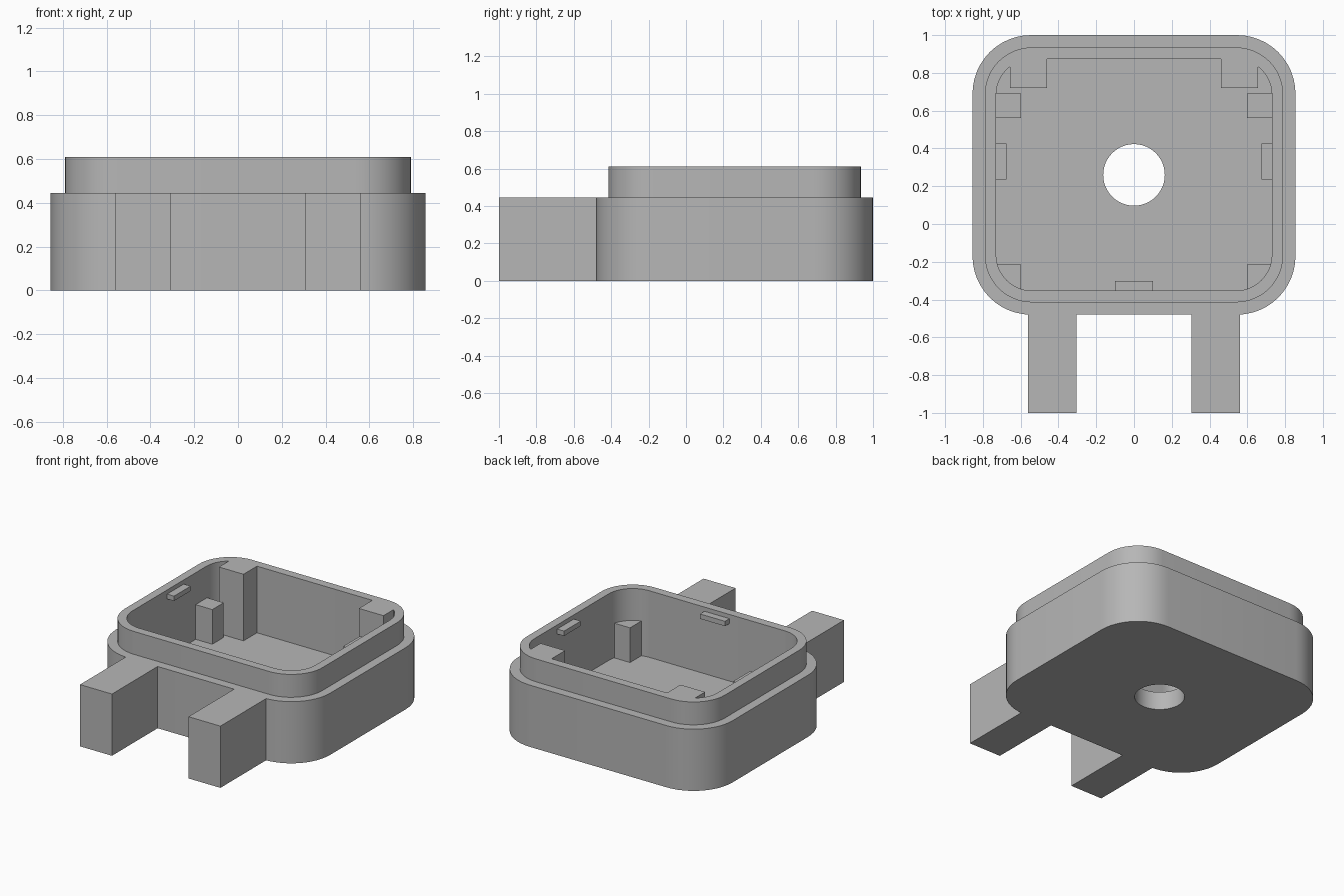
import bpy, bmesh, math

if "Cube" in bpy.data.objects:
    bpy.data.objects.remove(bpy.data.objects["Cube"])

grey = bpy.data.materials.new("plain grey")
grey.diffuse_color = (0.47, 0.47, 0.47, 1)
grey.use_nodes = True
grey.node_tree.nodes["Principled BSDF"].inputs["Base Color"].default_value = grey.diffuse_color

CY = 0.26            # centre of the case along y
RIM, LEDGE, FLOOR = 0.61, 0.445, 0.13


def finish(name, bm):
    bmesh.ops.recalc_face_normals(bm, faces=bm.faces[:])
    mesh = bpy.data.meshes.new(name)
    bm.to_mesh(mesh)
    bm.free()
    mesh.materials.append(grey)
    obj = bpy.data.objects.new(name, mesh)
    bpy.context.collection.objects.link(obj)
    return obj


def box(name, x0, x1, y0, y1, z0, z1):
    bm = bmesh.new()
    bmesh.ops.create_cube(bm, size=1)
    for v in bm.verts:
        v.co.x = x0 if v.co.x < 0 else x1
        v.co.y = y0 if v.co.y < 0 else y1
        v.co.z = z0 if v.co.z < 0 else z1
    return finish(name, bm)


def pair(name, x0, x1, *rest):
    box(name + "_right", x0, x1, *rest)
    box(name + "_left", -x1, -x0, *rest)


def rounded_loop(bm, hx, hy, r, z, steps=12):
    verts = []
    for q, (sx, sy) in enumerate([(1, 1), (-1, 1), (-1, -1), (1, -1)]):
        for i in range(steps + 1):
            a = math.pi / 2 * (q + i / steps)
            verts.append(bm.verts.new((sx * (hx - r) + r * math.cos(a),
                                       CY + sy * (hy - r) + r * math.sin(a), z)))
    return verts


def circle_loop(bm, r, z, n=48):
    return [bm.verts.new((r * math.cos(2 * math.pi * i / n),
                          CY + r * math.sin(2 * math.pi * i / n), z)) for i in range(n)]


def bridge(bm, a, b):
    for i in range(len(a)):
        j = (i + 1) % len(a)
        bm.faces.new((a[i], a[j], b[j], b[i]))


def fill_between(bm, outer, inner):
    edges = []
    for loop in (outer, inner):
        for i, v in enumerate(loop):
            w = loop[(i + 1) % len(loop)]
            edges.append(bm.edges.get((v, w)) or bm.edges.new((v, w)))
    bmesh.ops.triangle_fill(bm, edges=edges, use_beauty=True, normal=(0, 0, 1))


# Open case: outer wall, ledge, raised lip, cavity, floor with round hole
bm = bmesh.new()
rings = [rounded_loop(bm, *p) for p in (
    (0.855, 0.74, 0.31, 0), (0.855, 0.74, 0.31, LEDGE),
    (0.79, 0.675, 0.25, LEDGE), (0.79, 0.675, 0.25, RIM),
    (0.73, 0.613, 0.19, RIM), (0.73, 0.613, 0.19, FLOOR))]
for a, b in zip(rings, rings[1:]):
    bridge(bm, a, b)
hole_low, hole_high = circle_loop(bm, 0.163, 0), circle_loop(bm, 0.163, FLOOR)
bridge(bm, hole_low, hole_high)
fill_between(bm, rings[0], hole_low)
fill_between(bm, rings[-1], hole_high)
case = finish("case", bm)
bpy.context.view_layer.objects.active = case
case.select_set(True)
bpy.ops.object.shade_smooth_by_angle(angle=math.radians(30))

# Front legs
pair("front_leg", 0.305, 0.56, -1.0, -0.478, 0, LEDGE)

# Tall rear posts, flush with the rim
pair("tall_post", 0.46, 0.656, 0.72, 0.875, FLOOR, RIM)

# Short support posts
pair("rear_support", 0.597, 0.732, 0.56, 0.69, FLOOR, 0.38)
pair("front_support", 0.597, 0.732, -0.352, -0.215, FLOOR, 0.38)

# Snap ridges inside the lip
pair("side_ridge", 0.675, 0.732, 0.235, 0.425, 0.545, 0.58)
box("front_ridge", -0.1, 0.1, -0.355, -0.302, 0.545, 0.58)
